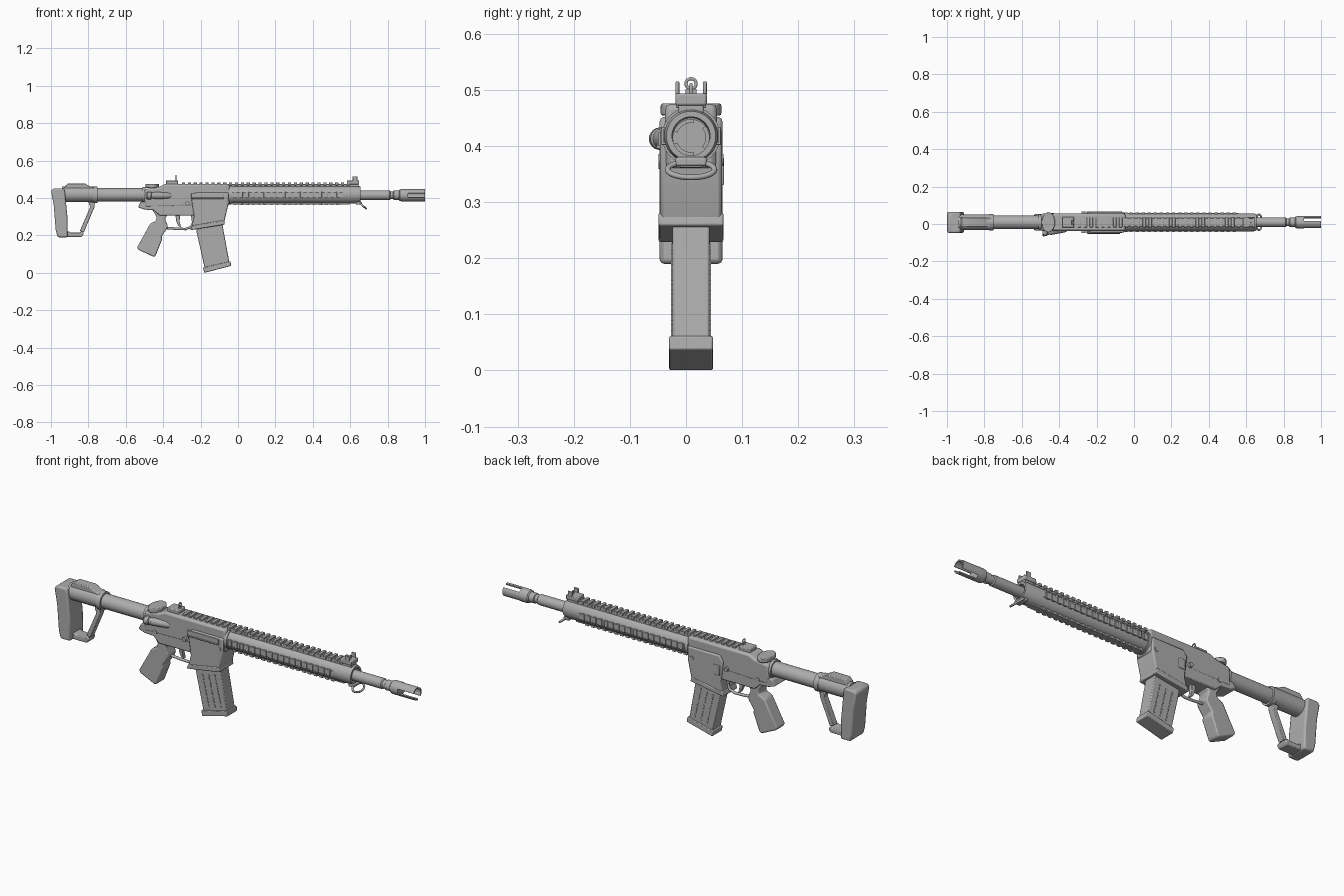
import bpy, bmesh, math
from mathutils import Vector

if "Cube" in bpy.data.objects:
    bpy.data.objects.remove(bpy.data.objects["Cube"])

CY, CZ = 0.009, 0.415          # bore axis position
metal = bpy.data.materials.new("plain grey")
metal.diffuse_color = (0.42, 0.42, 0.42, 1)
metal.use_nodes = True
metal.node_tree.nodes["Principled BSDF"].inputs["Base Color"].default_value = metal.diffuse_color


def finish(name, bm, bevel=0.0):
    bmesh.ops.recalc_face_normals(bm, faces=bm.faces)
    me = bpy.data.meshes.new(name)
    bm.to_mesh(me)
    bm.free()
    ob = bpy.data.objects.new(name, me)
    bpy.context.collection.objects.link(ob)
    me.materials.append(metal)
    if bevel:
        m = ob.modifiers.new("edge", 'BEVEL')
        m.width, m.segments, m.limit_method = bevel, 2, 'ANGLE'
    return ob


def prism(name, pts, hw, bevel=0.004, y=CY):
    """Side profile (x, z) given width 2*hw across y."""
    bm = bmesh.new()
    a = [bm.verts.new((x, y - hw, z)) for x, z in pts]
    b = [bm.verts.new((x, y + hw, z)) for x, z in pts]
    bm.faces.new(a)
    bm.faces.new(b[::-1])
    for i in range(len(pts)):
        j = (i + 1) % len(pts)
        bm.faces.new((a[i], a[j], b[j], b[i]))
    return finish(name, bm, bevel)


def boxes(name, items, bevel=0.0):
    """Many boxes (x0, x1, y0, y1, z0, z1) in one part; y relative to axis."""
    bm = bmesh.new()
    for x0, x1, y0, y1, z0, z1 in items:
        v = bmesh.ops.create_cube(bm, size=1)["verts"]
        for p in v:
            p.co = (x0 if p.co.x < 0 else x1, CY + (y0 if p.co.y < 0 else y1),
                    z0 if p.co.z < 0 else z1)
    return finish(name, bm, bevel)


def lathe(name, prof, n=32, y=CY, z=CZ):
    """Turned part about x from (x, radius) points; radius 0 closes an end."""
    bm = bmesh.new()
    vs = [bm.verts.new((x, y, z + r)) for x, r in prof]
    es = [bm.edges.new((vs[i], vs[i + 1])) for i in range(len(vs) - 1)]
    bmesh.ops.spin(bm, geom=vs + es, cent=(0, y, z), axis=(1, 0, 0),
                   angle=2 * math.pi, steps=n, use_merge=True)
    bmesh.ops.remove_doubles(bm, verts=bm.verts, dist=1e-5)
    return finish(name, bm)


def wire(name, pts, r, cyclic=False):
    cu = bpy.data.curves.new(name, 'CURVE')
    cu.dimensions, cu.bevel_depth, cu.bevel_resolution = '3D', r, 3
    cu.use_fill_caps = True
    s = cu.splines.new('POLY')
    s.points.add(len(pts) - 1)
    for p, c in zip(s.points, pts):
        p.co = (*c, 1)
    s.use_cyclic_u = cyclic
    ob = bpy.data.objects.new(name, cu)
    bpy.context.collection.objects.link(ob)
    cu.materials.append(metal)
    return ob


# ---- stock
prism("butt_plate", [(-1, .44), (-.985, .452), (-.93, .452), (-.925, .43), (-.912, .30), (-.91, .19),
                     (-.965, .19), (-.975, .23), (-.985, .36)], .056, .008)
lathe("stock_sleeve", [(-.94, 0), (-.94, .042), (-.765, .042), (-.76, .038), (-.76, 0)], z=.42)
prism("stock_comb", [(-.94, .42), (-.925, .462), (-.91, .478), (-.82, .478), (-.79, .462), (-.765, .458),
                     (-.765, .42)], .026)
prism("stock_strut", [(-.80, .378), (-.765, .378), (-.768, .35), (-.825, .215), (-.845, .225),
                      (-.79, .352)], .017, .003)
prism("stock_toe_bar", [(-.94, .222), (-.905, .222), (-.895, .216), (-.85, .216), (-.835, .222), (-.825, .21),
                        (-.835, .192), (-.94, .192)], .03)
lathe("stock_collar", [(-.775, 0), (-.775, .045), (-.75, .045), (-.75, 0)], z=.417)
lathe("buffer_tube", [(-.76, 0), (-.76, .036), (-.51, .036), (-.51, .043), (-.495, .043), (-.495, 0)], z=.417)

# ---- receiver
prism("upper_receiver", [(-.50, .35), (-.50, .447), (-.42, .46), (-.39, .475), (-.045, .475), (-.045, .36)],
      .046, .01)
prism("lower_receiver", [(-.52, .38), (-.535, .35), (-.50, .338), (-.45, .335), (-.42, .307), (-.24, .307),
                         (-.10, .30), (-.06, .38)], .044)
prism("magazine_well", [(-.25, .40), (-.235, .30), (-.25, .236), (-.075, .265), (-.052, .365), (-.052, .43),
                        (-.23, .43)], .055, .006)
prism("well_flange", [(-.248, .252), (-.255, .228), (-.07, .258), (-.075, .282)], .058, .004)
boxes("ejection_port_cover", [(-.25, -.075, -.059, -.05, .40, .425), (-.25, -.075, -.062, -.05, .395, .402)], .002)
boxes("bolt_catch", [(-.235, -.20, .05, .059, .33, .38)], .003)
bm = bmesh.new()
for x, z in ((-.44, .36), (-.27, .37), (-.075, .375)):
    r = bmesh.ops.create_cone(bm, cap_ends=True, segments=16, radius1=.011, radius2=.011, depth=.116)
    for v in r["verts"]:
        v.co = (x + v.co.x, CY + v.co.z * (.84 if x < -.4 else 1), z + v.co.y)
finish("receiver_pins", bm)

# ---- charging handle and forward assist
bm = bmesh.new()
r = bmesh.ops.create_cone(bm, cap_ends=True, segments=24, radius1=1, radius2=1, depth=1)
for v in r["verts"]:
    v.co = (-.458 + v.co.x * .036, CY + v.co.y * .054, .465 + v.co.z * .022)
finish("charging_handle", bm, .004)
assist = lathe("forward_assist", [(-.49, 0), (-.49, .016), (-.484, .02), (-.465, .02), (-.462, .016), (-.45, .016),
                                  (-.448, .019), (-.37, .017), (-.355, .012), (-.35, 0)], 24, 0, 0)
assist.location = (0, CY - .037, .413)
for v in assist.data.vertices:      # lean outward toward the rear
    v.co.y += .16 * (v.co.x + .37)

# ---- grip and trigger
prism("pistol_grip", [(-.46, .34), (-.435, .30), (-.438, .278), (-.47, .262), (-.54, .135), (-.53, .122),
                      (-.45, .085), (-.44, .092), (-.405, .18), (-.408, .195), (-.38, .235), (-.375, .25),
                      (-.39, .29), (-.37, .32)], .034, .01)
wire("trigger_guard", [(-.385, .24, CY), (-.32, .235, CY), (-.28, .234, CY), (-.25, .245, CY), (-.24, .27, CY),
                       (-.245, .31, CY)], .007)
guard = bpy.data.objects["trigger_guard"]
for p in guard.data.splines[0].points:
    p.co = (p.co.x, p.co.z, p.co.y, 1)
prism("trigger", [(-.335, .31), (-.33, .275), (-.318, .25), (-.305, .245), (-.312, .275), (-.31, .31)], .01, .002)

# ---- magazine with dashed ribs
prism("magazine", [(-.225, .28), (-.222, .22), (-.177, .02), (-.045, .05), (-.08, .24), (-.085, .28)], .033)
prism("magazine_base", [(-.187, .028), (-.18, 0), (-.037, .037), (-.04, .062)], .039, .003)
dashes = bmesh.new()
for side in (-1, 1):
    for k in range(3):
        for i in range(9):
            z = .06 + .018 * i + .008 * k
            x = -.148 + .036 * k - .23 * (z - .06)
            for v in bmesh.ops.create_cube(dashes, size=1)["verts"]:
                v.co = Vector((x - .23 * v.co.z * .012 + v.co.x * .006,
                               CY + side * .033 + v.co.y * .005, z + v.co.z * .012))
finish("magazine_ribs", dashes)

# ---- handguard and rails
lathe("handguard", [(-.05, 0), (-.05, .052), (-.035, .052), (-.035, .048), (.64, .048), (.655, .044),
                    (.655, .034), (.62, .032), (.62, 0)], 40, z=.418)
boxes("top_rail", [(-.385, .645, -.022, .022, .455, .475)], .003)
teeth = []
for i in range(29):
    x = -.30 + .0315 * i
    teeth.append((x, x + .017, -.027, .027, .468, .483))
boxes("top_rail_teeth", teeth, .002)
low, sides = [(-.03, .60, -.016, .016, .365, .38)], []
for s in (-1, 1):
    sides.append((-.03, .56, min(s * .04, s * .049), max(s * .04, s * .049), .405, .431))
for i in range(18):
    x = -.025 + .0325 * i
    low.append((x, x + .018, -.02, .02, .362, .376))
    for s in (-1, 1):
        sides.append((x, x + .018, min(s * .04, s * .053), max(s * .04, s * .053), .402, .434))
boxes("bottom_rail", low, .001)
boxes("side_rails", sides, .001)

# ---- sights
for name, x0 in (("rear_sight", -.385), ("front_sight", .583)):
    boxes(name + "_base", [(x0, x0 + .065, -.028, .028, .472, .494)], .004)
    xm = x0 + .05
    if name == "rear_sight":
        boxes(name + "_post", [(xm, xm + .007, -.01, .01, .49, .502)], .002)
        wire(name + "_aperture", [(xm + .004, CY + .009 * math.cos(a * math.pi / 10),
                                   .511 + .009 * math.sin(a * math.pi / 10)) for a in range(20)], .003, True)
    else:
        boxes(name + "_ears", [(xm - .02, xm + .005, -.028, -.021, .49, .515),
                               (xm - .02, xm + .005, .021, .028, .49, .515),
                               (xm - .01, xm - .004, -.003, .003, .49, .512)], .002)

# ---- sling loop under the handguard
wire("sling_loop", [(.668 + .016 * -math.sin(a * math.pi / 12), CY + .042 * math.cos(a * math.pi / 12),
                     .358 + .014 * math.sin(a * math.pi / 12)) for a in range(24)], .005, True)
boxes("sling_mount", [(.63, .662, -.028, .028, .364, .38)], .004)

# ---- barrel and slotted muzzle
lathe("barrel", [(.60, 0), (.60, .026), (.81, .026), (.815, .021), (.83, .021), (.833, .025), (.86, .025),
                 (.865, .031), (.875, .033), (.91, .033), (.91, 0)], z=CZ)
bm = bmesh.new()
for k in range(3):
    arc = [math.radians(k * 120 + 20 + 80 * i / 10) for i in range(11)]
    ring = [(r, a) for r, aa in ((.033, arc), (.026, arc[::-1])) for a in aa]
    ends = [[bm.verts.new((x, CY - r * math.cos(a), CZ + r * math.sin(a))) for r, a in ring] for x in (.905, 1.0)]
    bm.faces.new(ends[0])
    bm.faces.new(ends[1])
    for i in range(len(ring)):
        j = (i + 1) % len(ring)
        bm.faces.new((ends[0][i], ends[0][j], ends[1][j], ends[1][i]))
finish("muzzle_prongs", bm)

# smooth round parts, keep hard edges
bpy.ops.object.select_all(action='DESELECT')
for ob in bpy.data.objects:
    if ob.type == 'MESH':
        ob.select_set(True)
        bpy.context.view_layer.objects.active = ob
bpy.ops.object.shade_smooth_by_angle(angle=math.radians(30))
